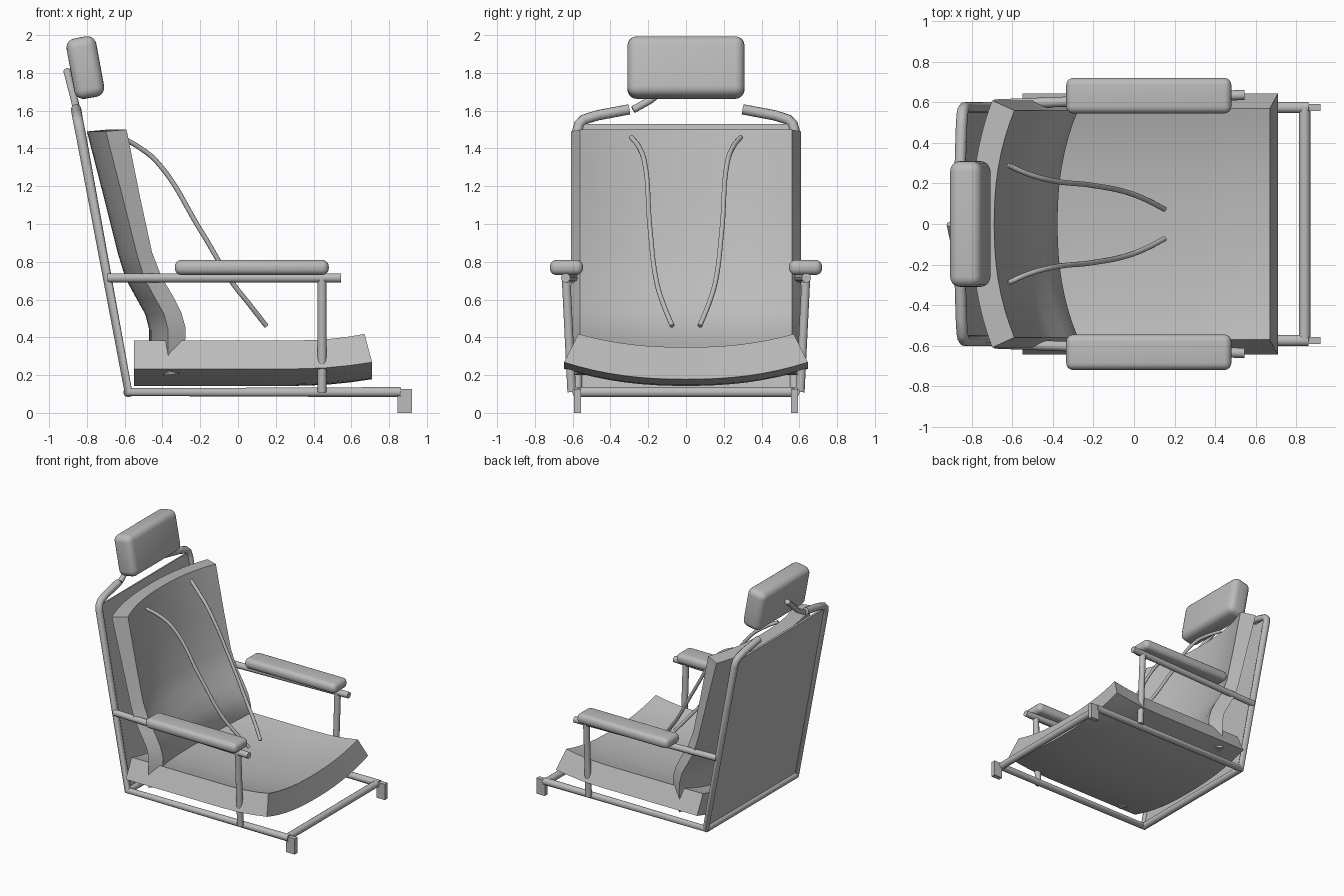
import bpy, bmesh, math
from mathutils import Vector

old = bpy.data.objects.get("Cube")
if old:
    bpy.data.objects.remove(old, do_unlink=True)

grey = bpy.data.materials.new("plain grey")
grey.use_nodes = True
grey.diffuse_color = (0.5, 0.5, 0.5, 1)
grey.node_tree.nodes["Principled BSDF"].inputs["Base Color"].default_value = (0.5, 0.5, 0.5, 1)

TILT = math.radians(-10.5)


def activate(ob):
    bpy.ops.object.select_all(action='DESELECT')
    ob.select_set(True)
    bpy.context.view_layer.objects.active = ob


def finish(ob, angle=35):
    activate(ob)
    ob.data.materials.append(grey)
    bpy.ops.object.shade_smooth_by_angle(angle=math.radians(angle))
    return ob


def tube(name, points, radius, kind='POLY'):
    """Round tube swept along a path, with closed ends."""
    cu = bpy.data.curves.new(name, 'CURVE')
    cu.dimensions = '3D'
    cu.bevel_depth = radius
    cu.bevel_resolution = 3
    cu.use_fill_caps = True
    sp = cu.splines.new(kind)
    if kind == 'BEZIER':
        sp.bezier_points.add(len(points) - 1)
        for bp, p in zip(sp.bezier_points, points):
            bp.co = p
            bp.handle_left_type = bp.handle_right_type = 'AUTO'
    else:
        sp.points.add(len(points) - 1)
        for sp_point, p in zip(sp.points, points):
            sp_point.co = (*p, 1)
    ob = bpy.data.objects.new(name, cu)
    bpy.context.collection.objects.link(ob)
    activate(ob)
    bpy.ops.object.convert(target='MESH')
    return finish(bpy.context.object, 50)


def box(name, centre, size, tilt=0, bevel=0):
    """Box, optionally tilted back and rounded."""
    bpy.ops.mesh.primitive_cube_add(size=1, location=centre, rotation=(0, tilt, 0))
    ob = bpy.context.object
    ob.name = name
    ob.scale = size
    bpy.ops.object.transform_apply(location=False, rotation=False, scale=True)
    if bevel:
        mod = ob.modifiers.new("Rounding", 'BEVEL')
        mod.width = bevel
        mod.segments = 5
        bpy.ops.object.modifier_apply(modifier=mod.name)
    return finish(ob)


def loft(name, rings):
    """Closed cushion skinned across a list of matching rings."""
    bm = bmesh.new()
    rows = [[bm.verts.new(p) for p in ring] for ring in rings]
    n = len(rows[0])
    for a, b in zip(rows, rows[1:]):
        for i in range(n):
            j = (i + 1) % n
            bm.faces.new((a[i], a[j], b[j], b[i]))
    # End caps as strips between the two opposite curves
    for row in (rows[0], rows[-1]):
        for i in range(n // 2 - 1):
            bm.faces.new((row[i], row[i + 1], row[n - 2 - i], row[n - 1 - i]))
    bmesh.ops.recalc_face_normals(bm, faces=bm.faces)
    me = bpy.data.meshes.new(name)
    bm.to_mesh(me)
    bm.free()
    ob = bpy.data.objects.new(name, me)
    bpy.context.collection.objects.link(ob)
    return finish(ob, 30)


STEPS = [-1 + i / 8 for i in range(17)]


def sag(t):
    return 1 - abs(t) ** 2.3


# Seat cushion: dished slab with an upturned front
rings = []
for x_top, x_low, rise in ((-.55, -.55, 0), (.3, .3, 0), (.45, .46, .005),
                           (.57, .59, .018), (.67, .71, .035)):
    upper = [(x_top, .57 * t, .383 + rise - .07 * sag(t)) for t in STEPS]
    lower = [(x_low, .645 * t, .233 + rise - .09 * sag(t)) for t in reversed(STEPS)]
    rings.append(upper + lower)
loft("seat_cushion", rings)

# Back cushion: concave front, lumbar bend near the seat
rings = []
for z, front, rear in ((1.5, -.59, -.70), (1.15, -.52, -.61), (.85, -.455, -.535),
                       (.72, -.405, -.495), (.62, -.345, -.44), (.53, -.3, -.39),
                       (.45, -.277, -.37), (.37, -.28, -.37), (.21, -.30, -.37)):
    inner = [(front - .10 * sag(t), .56 * t, z) for t in STEPS]
    outer = [(rear - .10 * sag(t), .61 * t, z - .01) for t in reversed(STEPS)]
    rings.append(inner + outer)
loft("back_cushion", rings)

# Flat panel behind the back cushion
box("back_panel", (-.71, 0, .82), (.015, 1.15, 1.44), TILT)

# Headrest and its bent post
box("headrest", (-.808, 0, 1.828), (.16, .62, .325), TILT, .05)
tube("headrest_post", [(-.855, -.28, 1.605), (-.865, -.19, 1.655), (-.905, 0, 1.81)], .02)

# Parts repeated on both sides
for side, label in ((-1, "right"), (1, "left")):
    def at(*points):
        return [(x, side * y, z) for x, y, z in points]

    tube(label + "_frame_tube", at(
        (.86, .575, .11), (-.58, .575, .11), (-.835, .575, 1.49), (-.843, .565, 1.53),
        (-.848, .54, 1.553), (-.852, .47, 1.575), (-.857, .3, 1.607)), .028)
    box(label + "_front_foot", (.883, side * .575, .063), (.075, .036, .126))
    tube(label + "_arm_tube", at((-.69, .59, .715), (.545, .637, .715)), .025)
    tube(label + "_arm_strut", at((.445, .605, .11), (.445, .635, .715)), .024)
    box(label + "_armrest_pad", (.073, side * .633, .77), (.815, .175, .08), 0, .035)
    tube(label + "_harness_strap", at(
        (-.62, .29, 1.46), (-.53, .25, 1.41), (-.43, .22, 1.33), (-.2, .19, .97),
        (-.03, .155, .69), (.06, .12, .575), (.15, .073, .46)), .013, 'BEZIER')

# Cross tubes at the front and rear of the base
tube("front_cross_tube", [(.842, -.575, .11), (.842, .575, .11)], .028)
tube("rear_cross_tube", [(-.58, -.575, .11), (-.58, .575, .11)], .028)
